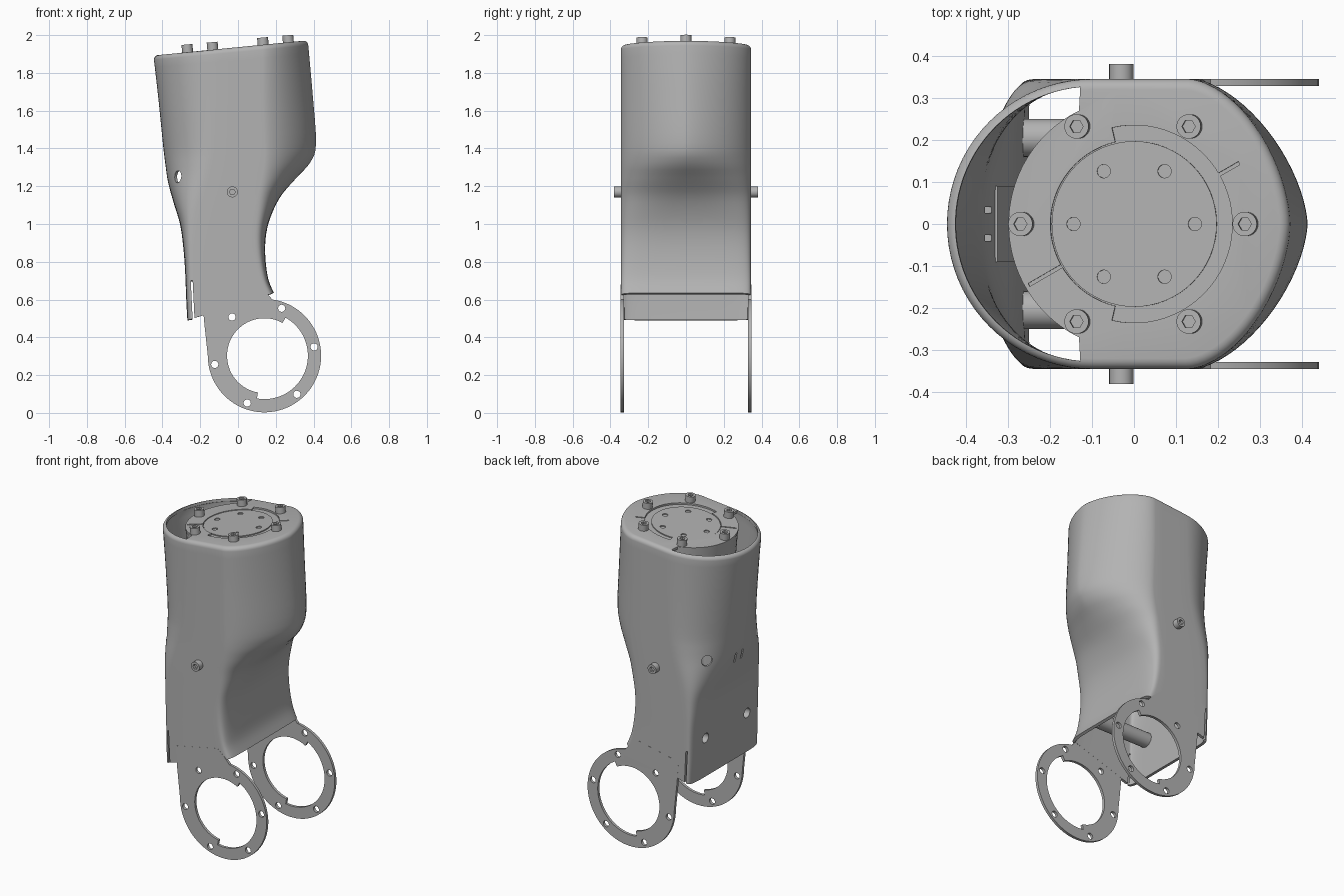
import bpy, bmesh
from math import sin, cos, pi, radians, atan2
from mathutils import Matrix, Vector

if "Cube" in bpy.data.objects:
    bpy.data.objects.remove(bpy.data.objects["Cube"])

grey = bpy.data.materials.new("plain_grey")
grey.use_nodes = True
grey.diffuse_color = (0.45, 0.45, 0.45, 1)
grey.node_tree.nodes["Principled BSDF"].inputs["Base Color"].default_value = (0.45, 0.45, 0.45, 1)


def finish(obj):
    obj.data.materials.clear()
    obj.data.materials.append(grey)
    bpy.ops.object.select_all(action='DESELECT')
    obj.select_set(True)
    bpy.context.view_layer.objects.active = obj
    bpy.ops.object.shade_smooth_by_angle(angle=radians(30))


def add_mesh(name, bm):
    bmesh.ops.remove_doubles(bm, verts=bm.verts, dist=0.00001)
    bmesh.ops.recalc_face_normals(bm, faces=bm.faces)
    mesh = bpy.data.meshes.new(name)
    bm.to_mesh(mesh)
    bm.free()
    obj = bpy.data.objects.new(name, mesh)
    bpy.context.collection.objects.link(obj)
    return obj


def arc(x, y, r, start=0, end=360, n=32):
    closed = end - start == 360
    steps = n if closed else n - 1
    return [(x + r * cos(radians(start + (end - start) * i / steps)),
             y + r * sin(radians(start + (end - start) * i / steps))) for i in range(n)]


def plate(name, loops, thickness, matrix, cutter=False):
    """Flat outline with holes, extruded equally both ways along local z."""
    curve = bpy.data.curves.new(name, 'CURVE')
    curve.dimensions = '2D'
    curve.fill_mode = 'BOTH'
    curve.extrude = thickness / 2
    for loop in loops:
        spline = curve.splines.new('POLY')
        spline.points.add(len(loop) - 1)
        for p, (x, y) in zip(spline.points, loop):
            p.co = (x, y, 0, 1)
        spline.use_cyclic_u = True
    temp = bpy.data.objects.new(name + "_outline", curve)
    bpy.context.collection.objects.link(temp)
    bpy.context.view_layer.update()
    mesh = bpy.data.meshes.new_from_object(temp.evaluated_get(bpy.context.evaluated_depsgraph_get()))
    bm = bmesh.new()
    bm.from_mesh(mesh)
    bm.transform(matrix)
    bpy.data.objects.remove(temp)
    bpy.data.meshes.remove(mesh)
    obj = add_mesh(name, bm)
    if cutter:
        obj.hide_render = True
    else:
        finish(obj)
    return obj


def cut(obj, loop, thickness, matrix):
    cutter = plate("cutter", [loop], thickness, matrix, True)
    mod = obj.modifiers.new("cut", 'BOOLEAN')
    mod.operation = 'DIFFERENCE'
    mod.solver = 'EXACT'
    mod.object = cutter
    bpy.context.view_layer.objects.active = obj
    bpy.ops.object.modifier_apply(modifier=mod.name)
    bpy.data.objects.remove(cutter)


def at(x, y, z, direction=(0, 0, 1)):
    return Matrix.Translation((x, y, z)) @ Vector(direction).to_track_quat('Z', 'Y').to_matrix().to_4x4()


# Frames: tilted top plane, and the xz plane used by side plates
TOP = Matrix.Translation((0, 0, 1.936)) @ Matrix.Rotation(-atan2(0.075, 0.817), 4, 'Y')
UPRIGHT = Matrix.Rotation(pi / 2, 4, 'X')
HALF = 0.345
WALL = 0.017


def top_at(x, y, depth):
    return TOP @ Matrix.Translation((x, y, depth))


# Shell sections: back x, back z, front x, front z, flat start, flat end, squareness of both ends
SECTIONS = [
    (-.268, .49, .19, .635, -.2, .1, 8, 8),
    (-.274, .6, .16, .71, -.2, .08, 8, 7),
    (-.28, .75, .145, .82, -.2, .055, 7, 6),
    (-.29, .88, .147, .93, -.2, .06, 6, 4.5),
    (-.307, 1, .17, 1.03, -.195, .075, 4.5, 3.5),
    (-.34, 1.11, .225, 1.145, -.18, .1, 3.2, 2.4),
    (-.37, 1.22, .31, 1.245, -.155, .125, 2.4, 1.9),
    (-.385, 1.32, .385, 1.33, -.135, .14, 2.1, 1.65),
    (-.397, 1.42, .413, 1.43, -.12, .14, 2, 1.6),
    (-.42, 1.65, .395, 1.69, -.105, .13, 2, 1.65),
    (-.445, 1.87, .372, 1.945, -.1, .13, 2, 1.7)]


def smooth_sections(keys, steps=4):
    for i in range(len(keys) - 1):
        a, b, c, d = (keys[min(max(i + k, 0), len(keys) - 1)] for k in (-1, 0, 1, 2))
        for s in range(steps):
            t = s / steps
            yield [q + 0.5 * t * (r - p + t * (2 * p - 5 * q + 4 * r - s4 + t * (3 * (q - r) + s4 - p)))
                   for p, q, r, s4 in zip(a, b, c, d)]
    yield keys[-1]


def ring(sec, inset=0, lift=0, n=20):
    xb, zb, xf, zf, c0, c1, e0, e1 = sec
    pts = []
    for c, x_end, e, sign in ((c0, xb, e0, 1), (c1, xf, e1, -1)):
        for i in range(2 * n + 1):
            a = pi / 2 * (1 - i / n)
            x = c + (x_end - c) * max(cos(a), 0) ** (2 / e)
            y = HALF * abs(sin(a)) ** (2 / e) * (1 if a > 0 else -1) * sign
            pts.append((x, y))
        # Extra points along the flat side
        other = c1 if sign == 1 else c0
        pts += [(c + (other - c) * k / 4, -HALF * sign) for k in (1, 2, 3)]
    mid = (xb + xf) / 2
    return [(mid + (x - mid) * (1 - inset / 0.4), y * (1 - inset / HALF),
             zb + (zf - zb) * (x - xb) / (xf - xb) + lift) for x, y in pts]


# Outer shell with rounded top rim and open bottom
bm = bmesh.new()
rings = [ring(s) for s in smooth_sections(SECTIONS)]
R = 0.025
rings += [ring(SECTIONS[-1], R * (1 - cos(a)), R * sin(a)) for a in (pi * k / 10 for k in range(1, 6))]
rows = [[bm.verts.new(p) for p in r] for r in rings]
for lo, hi in zip(rows, rows[1:]):
    for i in range(len(lo)):
        j = (i + 1) % len(lo)
        bm.faces.new((lo[i], lo[j], hi[j], hi[i]))
bm.faces.new(rows[-1])
shell = add_mesh("outer_shell", bm)
solid = shell.modifiers.new("wall", 'SOLIDIFY')
solid.thickness = WALL
solid.offset = -1
bpy.context.view_layer.objects.active = shell
bpy.ops.object.modifier_apply(modifier="wall")

# Crescent opening behind the motor
cut(shell, arc(-.1, 0, .327, 95, 265, 48) + arc(0, 0, .3, 244, 116, 40), 0.12, top_at(0, 0, .02))
# Stepped recess for the output disc, and two radial grooves
cut(shell, arc(0, 0, .235, -103, 103, 40) + arc(0, 0, .2, 103, 257, 30), 0.024, TOP)
for angle in (30, 210):
    cut(shell, [(.19, -.004), (.29, -.004), (.29, .004), (.19, .004)], 0.016,
        TOP @ Matrix.Rotation(radians(angle), 4, 'Z'))
# Slits between back wall and side walls
cut(shell, [(-.25, .7), (-.24, .7), (-.228, .45), (-.238, .45)], 1, UPRIGHT)
# Access holes and cable slots in the back wall
for side in (-1, 1):
    cut(shell, arc(0, 0, .03, n=24), .3, at(-.28, side * .205, .74, (1, 0, 0)))
    cut(shell, arc(0, 0, .032, n=24), .2, at(-.31, side * .24, 1.25, (-.7, side * .7, 0)))
    cut(shell, [(-.4, 1.17), (-.3, 1.17), (-.3, 1.23), (-.4, 1.23)], .014,
        Matrix.Translation((0, side * .033, 0)) @ UPRIGHT)
finish(shell)

# Motor body under the top plate, and the output disc
plate("motor_body", [arc(0, 0, .298, n=64)], .34, top_at(0, 0, -.18))
plate("output_disc", [arc(0, 0, .197, n=64)] +
      [arc(.145 * cos(k * pi / 3), .145 * sin(k * pi / 3), .016, n=20) for k in range(6)],
      .01, top_at(0, 0, -.009))


def socket_screw(name, matrix, height):
    plate(name, [arc(0, 0, .029, n=28), arc(0, 0, .016, n=6)], height, matrix)
    plate(name + "_core", [arc(0, 0, .025, n=20)], height * .6,
          matrix @ Matrix.Translation((0, 0, -height * .2)))


# Ring of screws on the top
for k in range(6):
    a = k * pi / 3
    socket_screw("top_screw", top_at(.268 * cos(a), .268 * sin(a), .018), .042)

# Side plates with bearing rings, side screws and inner tubes
CX, CZ = .14, .303
outline = [(-.19, .62), (-.18, .49)] + arc(CX, CZ, .3, 180, 442, 64) + [(.15, .637), (.1, .68)]
bore = arc(CX, CZ, .23, -100, 61, 40) + arc(CX, CZ, .198, 61, 260, 40)
bolts = [arc(CX + .267 * cos(a), CZ + .267 * sin(a), .019, n=20)
         for a in (radians(10 + 60 * k) for k in range(6))]
for side, word in ((-1, "front"), (1, "rear")):
    plate(word + "_joint_plate", [outline, bore] + bolts, WALL,
          Matrix.Translation((0, side * (HALF - WALL / 2 + .0005), 0)) @ UPRIGHT)
    socket_screw(word + "_side_screw", at(-.03, side * .36, 1.17, (0, side, 0)), .042)
    plate(word + "_inner_tube", [arc(0, 0, .045), arc(0, 0, .03)], .36,
          at(-.085, side * .205, .74, (1, 0, 0)))

# Slanted pad behind the cable slots
plate("cable_pad", [[(-.345, 1.14), (-.28, .95), (-.265, .95), (-.325, 1.14)]], .18, UPRIGHT)
